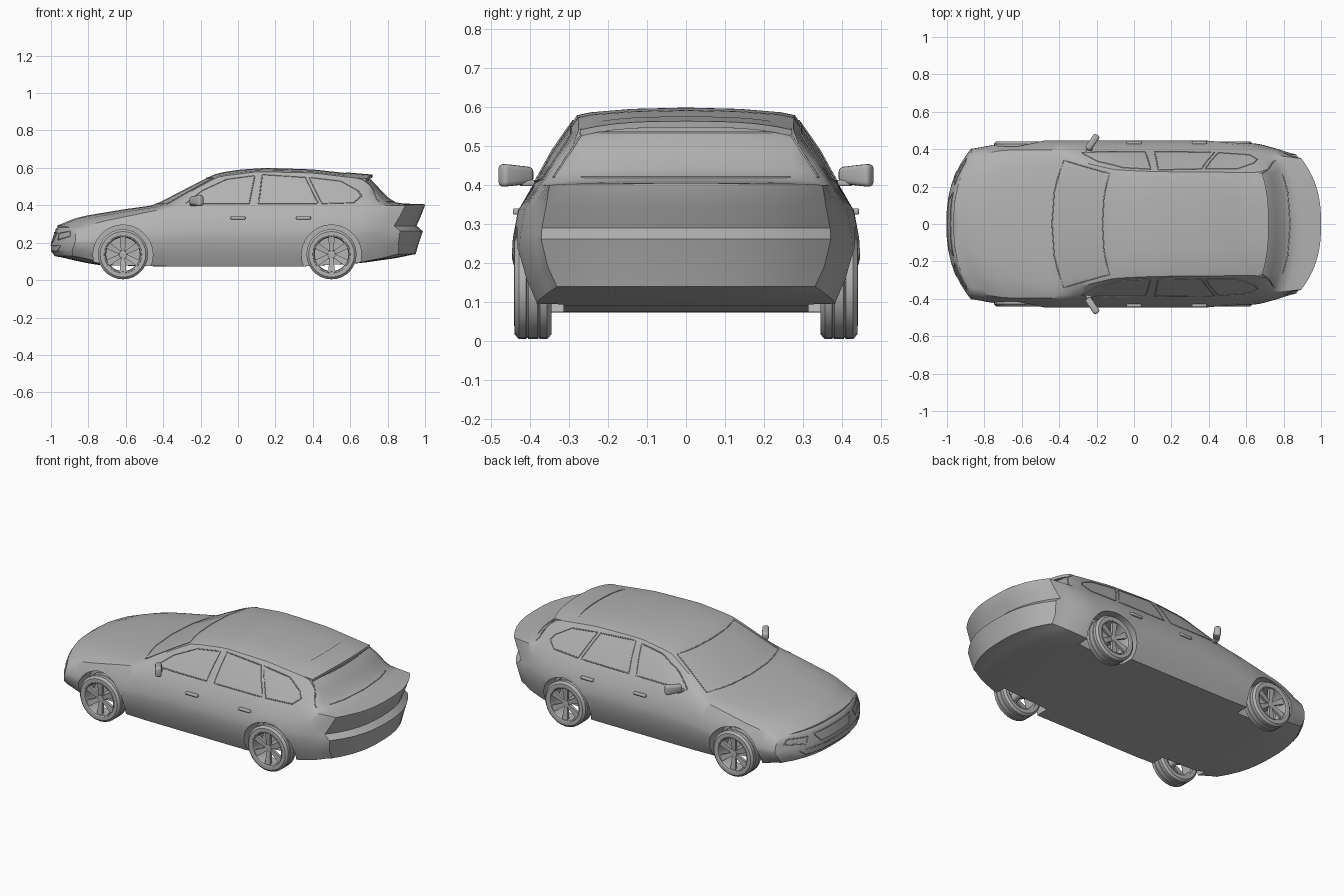
import bpy, bmesh, math
from mathutils import Vector, Matrix
from mathutils.bvhtree import BVHTree

cube = bpy.data.objects.get("Cube")
if cube:
    bpy.data.objects.remove(cube, do_unlink=True)

GREY = (0.45, 0.45, 0.45, 1)
paint = bpy.data.materials.new("plain_grey")
paint.use_nodes = True
paint.diffuse_color = GREY
for node in paint.node_tree.nodes:
    if node.type == 'BSDF_PRINCIPLED':
        node.inputs["Base Color"].default_value = GREY


def activate(obj):
    bpy.ops.object.select_all(action='DESELECT')
    obj.select_set(True)
    bpy.context.view_layer.objects.active = obj


def smooth(obj, angle=32):
    activate(obj)
    bpy.ops.object.shade_smooth_by_angle(angle=math.radians(angle))


def finish(name, bm):
    """Weld a bmesh and turn it into an object."""
    bmesh.ops.remove_doubles(bm, verts=bm.verts, dist=0.0004)
    bmesh.ops.recalc_face_normals(bm, faces=bm.faces)
    mesh = bpy.data.meshes.new(name)
    bm.to_mesh(mesh)
    bm.free()
    mesh.materials.append(paint)
    obj = bpy.data.objects.new(name, mesh)
    bpy.context.collection.objects.link(obj)
    return obj


def grid(bm, rows):
    """Skin a list of equally long point rows with quads."""
    verts = [[bm.verts.new(p) for p in row] for row in rows]
    for a, b in zip(verts, verts[1:]):
        for i in range(len(a) - 1):
            bm.faces.new((a[i], a[i + 1], b[i + 1], b[i]))


def lathe(bm, profile, n=28, centre=(0, 0, 0)):
    """Spin a closed (y, radius) profile about the y axis."""
    c = Vector(centre)
    loop = profile + profile[:1]
    rows = []
    for i in range(n + 1):
        a = 2 * math.pi * (i % n) / n
        rows.append([c + Vector((r * math.cos(a), y, r * math.sin(a))) for y, r in loop])
    grid(bm, rows)


def box(name, loc, size, turn=0, bevel=0.005, taper=1):
    bm = bmesh.new()
    bmesh.ops.create_cube(bm, size=1)
    for v in bm.verts:
        if v.co.y * loc[1] < 0:
            v.co.z *= taper
    bmesh.ops.scale(bm, vec=size, verts=bm.verts)
    bmesh.ops.bevel(bm, geom=bm.edges[:], offset=bevel, segments=3, profile=0.5, affect='EDGES')
    bmesh.ops.transform(bm, matrix=Matrix.Translation(loc) @ Matrix.Rotation(turn, 4, 'Z'), verts=bm.verts)
    obj = finish(name, bm)
    smooth(obj)
    return obj


def linear(x, pts):
    if x <= pts[0][0]:
        return pts[0][1]
    for (x0, v0), (x1, v1) in zip(pts, pts[1:]):
        if x <= x1:
            return v0 + (v1 - v0) * (x - x0) / (x1 - x0)
    return pts[-1][1]


def curve(x, pts):
    return sum(linear(x + d, pts) for d in (-.025, 0, .025)) / 3


# Guiding curves along the length of the body
WIDTH = [(-1, .40), (-.85, .43), (-.6, .447), (.5, .447), (.75, .425), (.9, .395), (1, .37)]
SILL = [(-1, .13), (-.75, .08), (-.4, .073), (.35, .073), (.65, .09), (1, .14)]
BELT = [(-1, .27), (-.8, .32), (-.45, .385), (-.2, .40), (1, .40)]
BELT_W = [(-1, .36), (-.8, .395), (-.4, .395), (.4, .39), (.75, .375), (1, .35)]
RAIL_W = [(-1, .30), (-.45, .36), (-.12, .29), (.1, .28), (.69, .275), (.83, .335), (1, .31)]
RAIL = [(-1, .28), (-.8, .335), (-.45, .393), (-.12, .553), (.1, .58), (.4, .573), (.69, .54), (.83, .403), (1, .402)]
CROWN = [(-1, .29), (-.9, .325), (-.8, .347), (-.6, .38), (-.45, .40), (-.3, .478), (-.12, .57),
         (0, .59), (.15, .6), (.4, .592), (.69, .56), (.83, .412), (1, .405)]
BEND = [(-1, .17), (-.45, .1), (-.1, .04), (.3, 0), (.7, -.05), (1, -.2)]
TAIL = [-.05, -.035, -.012, -.045, -.02] + [0] * 6
NOSE = [.02, 0, 0, .005, .015, .025, .03, .035, .035, .035, .035]


def section(x):
    """Half section as (x offset, y, z), sill to roof centre."""
    w, z0, z1 = curve(x, WIDTH), curve(x, SILL), curve(x, BELT)
    wb, wr, zr, zc = (curve(x, c) for c in (BELT_W, RAIL_W, RAIL, CROWN))
    rows = [(w * f, z0 + (z1 - z0) * t) for f, t in
            ((.89, 0), (.955, .2), (1, .47), (.995, .58), (.965, .8))]
    rows += [(wb, z1), ((wb + wr) / 2 + .007, (z1 + zr) / 2), (wr, zr)]
    rows += [(wr * f, zr + (zc - zr) * t) for f, t in ((.88, .4), (.5, .83), (0, 1))]
    fade = max(0, abs(x) - .85) / .15
    shifts = TAIL if x > 0 else NOSE
    return [(s * fade, y, z) for s, (y, z) in zip(shifts, rows)]


def place(x, point, t):
    """Put a section point at the fraction t of its width, bowed in plan."""
    dx, y, z = point
    return (x + dx + curve(x, BEND) * (abs(y * t) / .45) ** 2.5, y * t, z)


# Body shell
stations = [-1 + .04 * i for i in range(51)]
across = [i / 6 for i in range(-6, 7)]
bm = bmesh.new()
for side in (-1, 1):
    grid(bm, [[place(x, p, side) for p in section(x)] for x in stations])
grid(bm, [[place(x, section(x)[0], t) for t in across] for x in stations])
for x in (stations[0], stations[-1]):
    grid(bm, [[place(x, p, t) for t in across] for p in section(x)])
bmesh.ops.remove_doubles(bm, verts=bm.verts, dist=0.0004)
surface = BVHTree.FromBMesh(bm)
body = finish("body_shell", bm)

# Wheel arches cut out of the shell
AXLES = {"front": -.615, "rear": .5}
bm = bmesh.new()
for x in AXLES.values():
    for side in (-1, 1):
        lathe(bm, [(.315 * side, 0), (.315 * side, .16), (.6 * side, .16), (.6 * side, 0)],
              36, (x, 0, .135))
cutter = finish("arch_cutter", bm)
cutter.hide_render = True
cut = body.modifiers.new("arches", 'BOOLEAN')
cut.object = cutter
cut.solver = 'EXACT'
activate(body)
bpy.ops.object.modifier_apply(modifier=cut.name)
bpy.data.objects.remove(cutter, do_unlink=True)
smooth(body)

# Wheels
HALF_TYRE = [(.047, .1), (.047, .122), (.036, .134), (.018, .134), (.015, .129), (.012, .134)]
TYRE = HALF_TYRE + [(-y, r) for y, r in reversed(HALF_TYRE)]
RIM = [(.043, .103), (.049, .1), (.046, .094), (.03, .09), (-.04, .09), (-.043, .103)]
HUB = [(.036, 0), (.034, .02), (.02, .026), (0, .02), (-.085, .02), (-.085, 0)]
for end, x in AXLES.items():
    for side, label in ((1, "left"), (-1, "right")):
        bm = bmesh.new()
        for profile in (TYRE, RIM, HUB):
            lathe(bm, profile)
        for k in range(6):
            spoke = bmesh.ops.create_cube(bm, size=1)["verts"]
            for v in spoke:
                outer = v.co.z > 0
                v.co = Vector((v.co.x * (.036 if outer else .02),
                               v.co.y * .016 + (.033 if outer else .024),
                               .094 if outer else .015))
            bmesh.ops.rotate(bm, matrix=Matrix.Rotation(k * math.pi / 3, 3, 'Y'), verts=spoke)
        bmesh.ops.scale(bm, vec=(1, side, 1), verts=bm.verts)
        bmesh.ops.translate(bm, vec=(x, .393 * side, .138), verts=bm.verts)
        smooth(finish(end + "_wheel_" + label, bm))


def trim(name, outline, origin, direction, radius=.003):
    """Thin bead laid on the shell by projecting an outline onto it."""
    points = []
    for a, b in zip(outline, outline[1:] + outline[:1]):
        for i in range(8):
            u, z = (a[j] + (b[j] - a[j]) * i / 8 for j in (0, 1))
            start = (u, origin, z) if direction.y else (origin, u, z)
            hit = surface.ray_cast(Vector(start), direction)[0]
            if hit:
                points.append(hit)
    data = bpy.data.curves.new(name, 'CURVE')
    data.dimensions = '3D'
    data.bevel_depth = radius
    data.bevel_resolution = 1
    spline = data.splines.new('POLY')
    spline.points.add(len(points) - 1)
    for p, co in zip(spline.points, points):
        p.co = (*co, 1)
    spline.use_cyclic_u = True
    data.materials.append(paint)
    obj = bpy.data.objects.new(name, data)
    bpy.context.collection.objects.link(obj)
    activate(obj)
    bpy.ops.object.convert(target='MESH')


# Side window seals, door handles and mirrors
WINDOWS = {
    "front_window": [(-.28, .41), (-.19, .48), (-.06, .54), (.09, .56), (.06, .41)],
    "rear_window": [(.11, .41), (.13, .565), (.36, .55), (.43, .41)],
    "quarter_window": [(.45, .41), (.38, .55), (.55, .53), (.64, .48), (.66, .45), (.62, .415)],
}
for side, label in ((1, "left"), (-1, "right")):
    inward = Vector((0, -side, 0))
    for name, outline in WINDOWS.items():
        trim(name + "_seal_" + label, outline, side, inward)
    for door, x in (("front", 0), ("rear", .35)):
        hit = surface.ray_cast(Vector((x, side, .332)), inward)[0]
        box(door + "_handle_" + label, hit + Vector((0, side * .004, 0)), (.08, .018, .016))
    box("mirror_" + label, (-.222, .437 * side, .425), (.036, .095, .06), -.6 * side, .012, .7)
    box("mirror_arm_" + label, (-.24, .395 * side, .405), (.03, .06, .016), -.3 * side)
    trim("headlight_" + label, [(.21 * side, .25), (.33 * side, .262), (.35 * side, .235), (.23 * side, .215)],
         -2, Vector((1, 0, 0)))


# Trims on the nose and tail
def mirrored(half):
    return half + [(-y, z) for y, z in reversed(half)]


FACES = [
    ("windscreen_seal", [(.34, .408), (.27, .545)], -1),
    ("grille_frame", [(.17, .255), (.13, .205)], -1),
    ("lower_intake", [(.28, .185), (.24, .155)], -1),
    ("tailgate_glass_seal", [(.265, .535), (.34, .42)], 1),
]
for name, half, end in FACES:
    trim(name, mirrored(half), 2 * end, Vector((-end, 0, 0)))

# Roof spoiler over the tailgate glass
bm = bmesh.new()
layers = [(.58, .003), (.72, .004), (.718, -.012), (.58, -.025), (.58, .003)]
rows = []
for x, lift in layers:
    row = []
    for t in across:
        top = linear(x, [(.58, .573), (.72, .56)])
        row.append((x - .035 * abs(t) ** 2.5, .272 * t, top + lift - .022 * abs(t) ** 3))
    rows.append(row)
grid(bm, rows)
for i in (0, -1):
    bm.faces.new([bm.verts.new(r[i]) for r in rows[:4]])
smooth(finish("roof_spoiler", bm))
